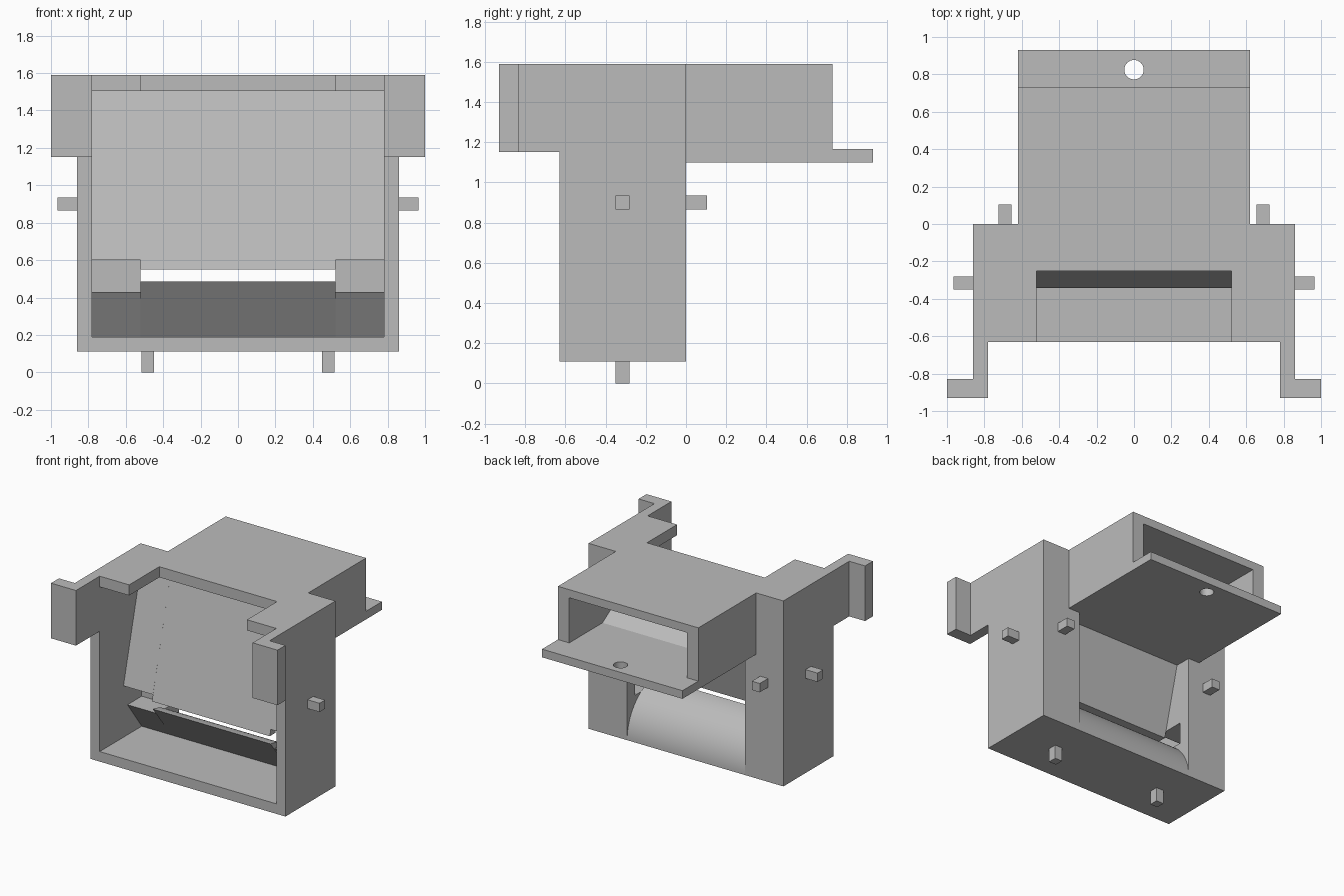
import bpy
import bmesh
import math

if "Cube" in bpy.data.objects:
    bpy.data.objects.remove(bpy.data.objects["Cube"], do_unlink=True)

# Single grey plastic
GREY = (0.5, 0.5, 0.5, 1.0)
plastic = bpy.data.materials.new("grey_plastic")
plastic.use_nodes = True
plastic.diffuse_color = GREY
plastic.node_tree.nodes["Principled BSDF"].inputs["Base Color"].default_value = GREY


def extrude_x(name, profile, x0, x1):
    """Extrude a (y, z) outline between two x positions."""
    bm = bmesh.new()
    face = bm.faces.new([bm.verts.new((x0, y, z)) for y, z in profile])
    ext = bmesh.ops.extrude_face_region(bm, geom=[face])
    moved = [g for g in ext["geom"] if isinstance(g, bmesh.types.BMVert)]
    bmesh.ops.translate(bm, verts=moved, vec=(x1 - x0, 0, 0))
    bmesh.ops.recalc_face_normals(bm, faces=bm.faces)
    mesh = bpy.data.meshes.new(name)
    bm.to_mesh(mesh)
    bm.free()
    mesh.materials.append(plastic)
    ob = bpy.data.objects.new(name, mesh)
    bpy.context.collection.objects.link(ob)
    return ob


def box(name, x, y, z):
    outline = [(y[0], z[0]), (y[1], z[0]), (y[1], z[1]), (y[0], z[1])]
    return extrude_x(name, outline, *x)


def pair(make, name, x, *args):
    """Make a part on both sides of the centre plane."""
    for side, s in (("left", 1), ("right", -1)):
        ends = sorted((s * x[0], s * x[1]))
        make(side + "_" + name, ends, *args)


BASE, TOP, LIP = 0.11, 1.59, 1.505
FRONT = -0.63
INNER, CHEEK, OUTER, DUCT = 0.52, 0.78, 0.86, 0.62

# Outer walls and the mounting arms in front of them
pair(box, "side_wall", (CHEEK, OUTER), (FRONT, 0), (BASE, TOP))
pair(box, "arm", (CHEEK, OUTER), (-0.83, FRONT), (1.15, TOP))
pair(box, "arm_flange", (CHEEK, 1.0), (-0.93, -0.83), (1.15, TOP))

# Thick cheeks: sloped front, square recess and undercut above the floor
cheek = [(FRONT, BASE), (0, BASE), (0, TOP), (FRONT, TOP), (FRONT, LIP),
         (-0.10, LIP), (-0.33, 0.60), (-0.10, 0.60), (-0.10, 0.43),
         (-0.28, 0.43), (-0.10, 0.19), (FRONT, 0.19)]
pair(lambda n, ends, p: extrude_x(n, p, *ends), "cheek", (INNER, CHEEK), cheek)

# Floor with rounded rear guide rising to a sharp lip
R = 0.378
STEPS = 24
sweep = math.acos((R - 0.333) / R)
arc = [(-R + R * math.cos(sweep * i / STEPS), BASE + R * math.sin(sweep * i / STEPS))
       for i in range(STEPS + 1)]
guide = extrude_x("floor_and_rounded_guide",
                  [(FRONT, BASE)] + arc + [(-0.10, 0.19), (FRONT, 0.19)],
                  -INNER, INNER)
bpy.context.view_layer.objects.active = guide
guide.select_set(True)
bpy.ops.object.shade_smooth_by_angle(angle=math.radians(30))
guide.select_set(False)

# Sloped middle panel and the top plate above it
extrude_x("sloped_panel", [(-0.10, LIP), (-0.342, 0.55), (-0.27, 0.55), (-0.03, LIP)],
          -INNER, INNER)
box("top_plate", (-INNER, INNER), (-0.25, 0), (LIP, TOP))

# Rear duct: roof, sides, inner ramp and projecting floor
box("duct_roof", (-DUCT, DUCT), (0, 0.73), (1.525, TOP))
pair(box, "duct_side", (INNER, DUCT), (0, 0.73), (1.165, 1.525))
extrude_x("duct_ramp", [(0.31, 1.165), (-0.06, 1.40), (-0.13, 1.10), (0, 1.10), (0, 1.165)],
          -INNER, INNER)
duct_floor = box("duct_floor", (-DUCT, DUCT), (0, 0.93), (1.10, 1.165))

# Screw hole through the projecting floor
bpy.ops.mesh.primitive_cylinder_add(vertices=32, radius=0.052, depth=0.4,
                                    location=(0, 0.825, 1.13))
cutter = bpy.context.object
cutter.name = "hole_cutter"
cutter.hide_render = True
cutter.data.materials.append(plastic)
cut = duct_floor.modifiers.new("hole", "BOOLEAN")
cut.operation = "DIFFERENCE"
cut.solver = "EXACT"
cut.object = cutter
bpy.ops.object.select_all(action="DESELECT")
bpy.context.view_layer.objects.active = duct_floor
duct_floor.select_set(True)
bpy.ops.object.modifier_apply(modifier="hole")
bpy.data.objects.remove(cutter, do_unlink=True)
bpy.ops.object.shade_smooth_by_angle(angle=math.radians(30))
duct_floor.select_set(False)

# Locating pegs on the sides, rear and bottom
MID = (-0.35, -0.28)
PEG_Z = (0.865, 0.935)
pair(box, "side_peg", (OUTER, 0.965), MID, PEG_Z)
pair(box, "rear_peg", (0.655, 0.725), (0, 0.105), PEG_Z)
pair(box, "bottom_peg", (0.45, 0.515), MID, (0, BASE))
